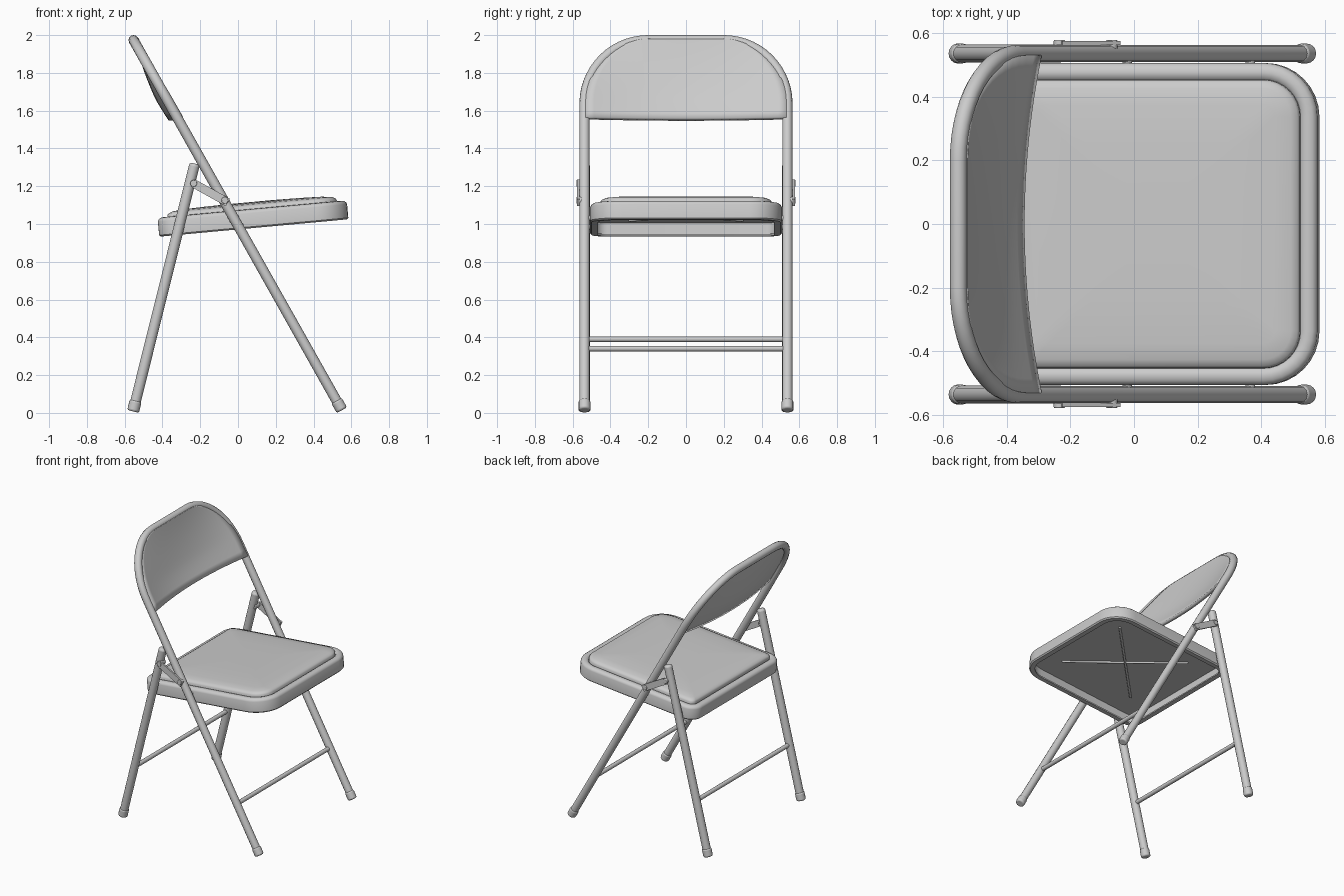
import bpy, bmesh, math
from mathutils import Vector

if "Cube" in bpy.data.objects:
    bpy.data.objects.remove(bpy.data.objects["Cube"])

LEG_Y = 0.537          # tube centre either side
TUBE_R = 0.027


def frame_x(z):        # the main frame leans back along this line
    return 0.563 * (1 - z) - 0.005


def finish(obj, angle=40):
    bpy.ops.object.select_all(action='DESELECT')
    obj.select_set(True)
    bpy.context.view_layer.objects.active = obj
    bpy.ops.object.shade_smooth_by_angle(angle=math.radians(angle))
    return obj


def mesh_object(name, bm):
    bmesh.ops.recalc_face_normals(bm, faces=bm.faces[:])
    me = bpy.data.meshes.new(name)
    bm.to_mesh(me)
    bm.free()
    obj = bpy.data.objects.new(name, me)
    bpy.context.collection.objects.link(obj)
    return obj


def tube(name, points, radius):
    cu = bpy.data.curves.new(name, 'CURVE')
    cu.dimensions = '3D'
    cu.bevel_depth = radius
    cu.bevel_resolution = 4
    cu.use_fill_caps = True
    sp = cu.splines.new('POLY')
    sp.points.add(len(points) - 1)
    for p, co in zip(sp.points, points):
        p.co = (*co, 1)
    obj = bpy.data.objects.new(name, cu)
    bpy.context.collection.objects.link(obj)
    bpy.ops.object.select_all(action='DESELECT')
    obj.select_set(True)
    bpy.context.view_layer.objects.active = obj
    bpy.ops.object.convert(target='MESH')
    return finish(bpy.context.view_layer.objects.active)


def rod(name, a, b, radius, bevel=0.0):
    a, b = Vector(a), Vector(b)
    bpy.ops.mesh.primitive_cylinder_add(vertices=16, radius=radius, depth=(b - a).length,
                                        location=(a + b) / 2)
    obj = bpy.context.object
    obj.name = name
    obj.rotation_euler = (b - a).to_track_quat('Z', 'Y').to_euler()
    if bevel:
        mod = obj.modifiers.new('round_ends', 'BEVEL')
        mod.width, mod.segments = bevel, 3
    return finish(obj)


def outline(inset, z, hx=0.503, hy=0.507, r_front=0.17, r_rear=0.09, n=8):
    pts = []
    for sx, sy, start in ((1, 1, 0), (-1, 1, 90), (-1, -1, 180), (1, -1, 270)):
        r = max((r_front if sx > 0 else r_rear) - inset, 0.03)
        for i in range(n + 1):
            a = math.radians(start + 90 * i / n)
            pts.append((sx * (hx - inset - r) + r * math.cos(a),
                        sy * (hy - inset - r) + r * math.sin(a), z))
    return pts


def loft(name, rings):
    bm = bmesh.new()
    loops = [[bm.verts.new(p) for p in outline(*r)] for r in rings]
    for lo, hi in zip(loops, loops[1:]):
        for i in range(len(lo)):
            j = (i + 1) % len(lo)
            bm.faces.new((lo[i], lo[j], hi[j], hi[i]))
    bm.faces.new(loops[0])
    bm.faces.new(loops[-1])
    return mesh_object(name, bm)


# Outline of the back arch, from the shoulder to the top
SHOULDER_Z, TOP_Z, FLAT_Y = 1.64, 1.973, 0.20
arch = [(FLAT_Y + (LEG_Y - FLAT_Y) * math.cos(a), SHOULDER_Z + (TOP_Z - SHOULDER_Z) * math.sin(a))
        for a in (math.radians(90 * i / 14) for i in range(15))]

# Main frame: front legs and back arch in one bent tube
half = [(LEG_Y, 0.04)] + arch
path = [(frame_x(z), y, z) for y, z in half]
path += [(x, -y, z) for x, y, z in reversed(path)]
tube('main_frame', path, TUBE_R)

# Backrest panel, dished backwards, sitting on the front of the arch
normal = Vector((0.871, 0, 0.491))
rows = [(LEG_Y, 1.558), (LEG_Y, 1.60)] + arch
bm = bmesh.new()
grid = []
for w, z in rows:
    w -= 0.006
    t = (z - 1.558) / (TOP_Z - 1.558)
    row = []
    for c in range(25):
        y = w * (c / 12 - 1)
        f = (1 - (y / 0.531) ** 2) * (1 - t ** 2)
        sag = 0.025 * (1 - (y / 0.531) ** 2) * max(0, 1 - 3 * t)
        co = Vector((frame_x(z), y, z - 0.008)) + normal * (0.033 - 0.062 * f)
        co.z += sag
        row.append(bm.verts.new(co))
    grid.append(row)
for r0, r1 in zip(grid, grid[1:]):
    for c in range(24):
        bm.faces.new((r0[c], r0[c + 1], r1[c + 1], r1[c]))
panel = mesh_object('backrest_panel', bm)
if panel.data.polygons[0].normal.x < 0:
    panel.data.flip_normals()
mod = panel.modifiers.new('thickness', 'SOLIDIFY')
mod.thickness, mod.offset = 0.026, -1
finish(panel)

# Seat pan (hollow underneath) and padded cushion
pan = loft('seat_pan', [(0.03, 0.07), (0.03, 0.012), (0.04, 0.01), (0.04, 0.0), (0.008, 0.0),
                        (0.0, 0.008), (0.0, 0.08), (0.004, 0.09), (0.014, 0.098),
                        (0.03, 0.101), (0.044, 0.098), (0.052, 0.09)])
cushion = loft('seat_cushion', [(0.052, 0.085), (0.053, 0.108), (0.06, 0.118), (0.08, 0.126),
                                (0.13, 0.132), (0.25, 0.136), (0.38, 0.138)])
ribs = [tube('underside_rib', [(-0.3, s * -0.3, 0.068), (0, 0, 0.066), (0.3, s * 0.3, 0.068)], 0.008)
        for s in (-1, 1)]
for obj in [pan, cushion] + ribs:
    obj.location = (0.084, 0, 0.979)
    obj.rotation_euler = (0, -math.atan(0.092), 0)
    finish(obj)


def rear_x(z):
    return -0.55 + 0.249 * (z - 0.03)


for s, side in ((1, 'left'), (-1, 'right')):
    y = s * LEG_Y
    # Rear legs and rubber feet
    rod('rear_leg_' + side, (rear_x(0.03), y, 0.03), (rear_x(1.32), y, 1.32), 0.028, 0.014)
    rod('rear_foot_' + side, (rear_x(0.008), y, 0.008), (rear_x(0.065), y, 0.065), 0.032, 0.01)
    rod('front_foot_' + side, (frame_x(0.014), y, 0.014), (frame_x(0.065), y, 0.065), 0.031, 0.01)
    # Folding link between rear leg and frame
    bpy.ops.mesh.primitive_cube_add(size=1, location=(-0.145, s * 0.57, 1.165))
    link = bpy.context.object
    link.name = 'folding_link_' + side
    link.scale = (0.21, 0.012, 0.045)
    link.rotation_euler = (0, math.atan2(0.1, 0.18), 0)
    for x, z in ((-0.235, 1.215), (-0.07, 1.125)):
        rod('link_rivet_' + side, (x, s * 0.52, z), (x, s * 0.58, z), 0.018, 0.004)
    # Seat pivots
    for x, z in ((frame_x(1.03), 1.03), (rear_x(0.985), 0.985)):
        rod('seat_pivot_' + side, (x, s * 0.49, z), (x, y, z), 0.015)

# Crossbars
for name, x, z in (('front_crossbar', frame_x(0.34), 0.34), ('rear_crossbar', rear_x(0.39), 0.39)):
    rod(name, (x, -LEG_Y, z), (x, LEG_Y, z), 0.015)
